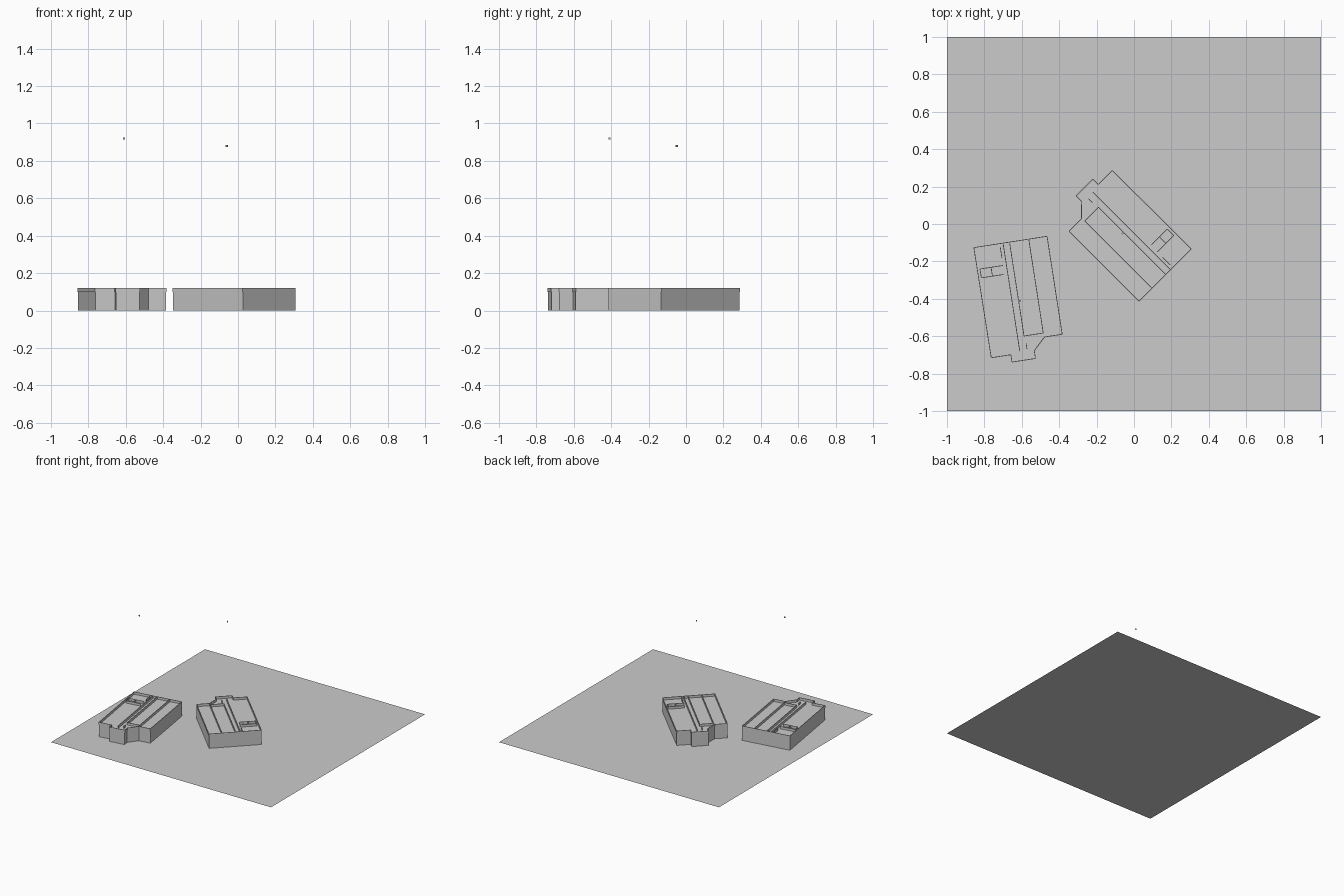
import bpy, bmesh
from math import radians, atan2, hypot
from mathutils import Matrix, Vector

if "Cube" in bpy.data.objects:
    bpy.data.objects.remove(bpy.data.objects["Cube"])

FLOORS, STEP, WALL = 6, 0.02, 0.004

# floor outline, measured along / across the long axis
OUTLINE = [(-.278, .198), (-.278, .092), (-.318, .092), (-.318, -.035), (-.276, -.035),
           (-.212, -.10), (-.212, -.196), (.318, -.196), (.318, .200)]
# interior partitions: start u, v, end u, v
PARTITIONS = [(-.269, .042, .314, .042), (-.19, .007, .314, .007), (-.19, -.097, .314, -.097),
              (-.19, .007, -.19, -.097), (-.26, .002, -.23, .002),
              (.20, .06, .20, .125), (.152, .065, .152, .125), (.152, .125, .152, .185),
              (.20, .125, .20, .185), (.152, .125, .20, .125), (.152, .185, .20, .185),
              (.24, .06, .30, .06)]


def make_object(name, bm, matrix):
    mesh = bpy.data.meshes.new(name)
    bmesh.ops.recalc_face_normals(bm, faces=bm.faces)
    bm.to_mesh(mesh)
    bm.free()
    ob = bpy.data.objects.new(name, mesh)
    ob.matrix_world = matrix
    bpy.context.collection.objects.link(ob)


def add_box(bm, centre, size, angle=0):
    m = Matrix.Translation(centre) @ Matrix.Rotation(angle, 4, 'Z') @ Matrix.Diagonal((*size, 1))
    bmesh.ops.create_cube(bm, size=1, matrix=m)


def add_wall(bm, a, b, z0, z1):
    dx, dy = b[0] - a[0], b[1] - a[1]
    add_box(bm, ((a[0] + b[0]) / 2, (a[1] + b[1]) / 2, (z0 + z1) / 2),
            (hypot(dx, dy), WALL, z1 - z0), atan2(dy, dx))


def building(label, x, y, angle, marker_z):
    place = Matrix.Translation((x, y, 0)) @ Matrix.Rotation(radians(angle), 4, 'Z')
    top = FLOORS * STEP
    roof = top - STEP

    # stacked storeys as one solid
    bm = bmesh.new()
    face = bm.faces.new([bm.verts.new((u, v, 0)) for u, v in OUTLINE])
    geom = bmesh.ops.extrude_face_region(bm, geom=[face])['geom']
    bmesh.ops.translate(bm, vec=(0, 0, roof), verts=[g for g in geom if isinstance(g, bmesh.types.BMVert)])
    make_object(label + "_storeys", bm, place)

    # outer walls of the open top storey
    bm = bmesh.new()
    for a, b in zip(OUTLINE, OUTLINE[1:] + OUTLINE[:1]):
        add_wall(bm, a, b, roof, top)
    make_object(label + "_outer_walls", bm, place)

    # corridor and room partitions
    bm = bmesh.new()
    for u0, v0, u1, v1 in PARTITIONS:
        add_wall(bm, (u0, v0), (u1, v1), roof, top)
    make_object(label + "_partitions", bm, place)

    # small floating marker
    bm = bmesh.new()
    add_box(bm, Vector((0, 0, marker_z)), (.009, .009, .009))
    make_object(label + "_marker", bm, place)


# base plane
bm = bmesh.new()
bmesh.ops.create_grid(bm, x_segments=1, y_segments=1, size=1)
make_object("base_plane", bm, Matrix.Identity(4))

building("left_building", -.61, -.41, 98.8, .92)
building("right_building", -.06, -.05, -45, .88)
